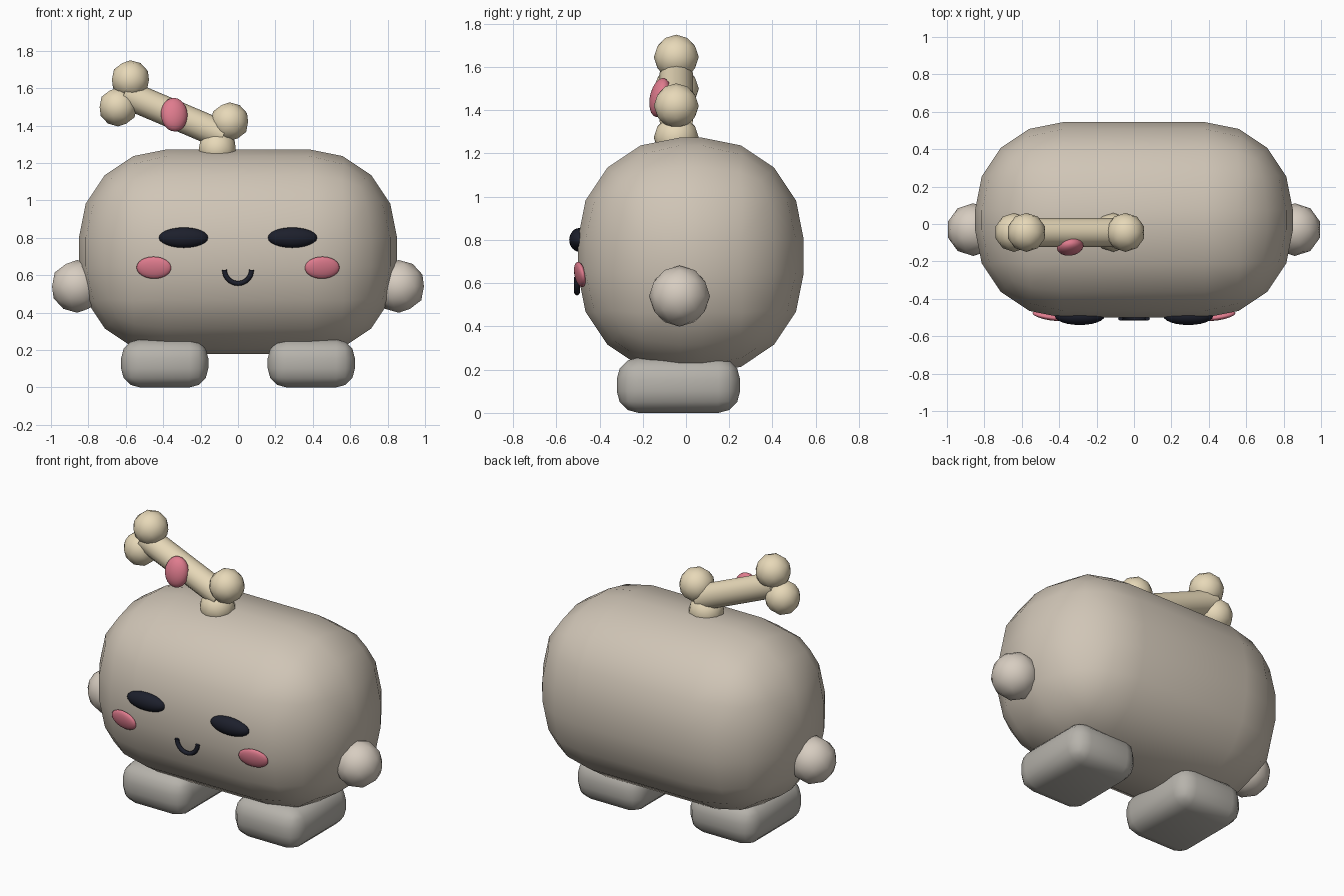
import bpy
import math
from mathutils import Vector, Matrix

cube = bpy.data.objects.get("Cube")
if cube:
    bpy.data.objects.remove(cube, do_unlink=True)


def make_material(name, rgb):
    mat = bpy.data.materials.new(name)
    mat.use_nodes = True
    mat.diffuse_color = (*rgb, 1)
    mat.node_tree.nodes["Principled BSDF"].inputs["Base Color"].default_value = (*rgb, 1)
    return mat


stone = make_material("warm_stone", (0.63, 0.56, 0.47))
pale = make_material("pale_stone", (0.68, 0.61, 0.53))
grey = make_material("grey_stone", (0.47, 0.45, 0.41))
cream = make_material("bone_cream", (0.80, 0.69, 0.48))
pink = make_material("pink", (0.74, 0.20, 0.27))
dark = make_material("dark_navy", (0.012, 0.014, 0.025))


def finish(name, mat, angle=60):
    obj = bpy.context.object
    obj.name = name
    obj.data.materials.append(mat)
    bpy.ops.object.shade_smooth_by_angle(angle=math.radians(angle))
    return obj


def rounded_box(name, centre, size, radius, segments, mat):
    bpy.ops.mesh.primitive_cube_add(size=1, location=centre)
    obj = bpy.context.object
    obj.scale = size
    bpy.ops.object.transform_apply(location=False, rotation=False, scale=True)
    bevel = obj.modifiers.new("rounding", "BEVEL")
    bevel.width = radius
    bevel.segments = segments
    bpy.ops.object.modifier_apply(modifier=bevel.name)
    return finish(name, mat)


def ball(name, centre, radius, mat):
    bpy.ops.mesh.primitive_ico_sphere_add(subdivisions=2, radius=radius, location=centre)
    return finish(name, mat)


def ellipsoid(name, centre, radii, mat, tilt=(0, 0, 0)):
    # The pole axis points forward, so the outline seen from the front is even
    bpy.ops.mesh.primitive_uv_sphere_add(segments=24, ring_count=12, radius=1, location=centre)
    obj = bpy.context.object
    obj.data.transform(Matrix.Diagonal((*radii, 1)) @ Matrix.Rotation(math.pi / 2, 4, "X"))
    obj.rotation_euler = [math.radians(a) for a in tilt]
    return finish(name, mat)


# Body
rounded_box("body", (0, 0.022, 0.725), (1.7, 1.045, 1.095), 0.47, 4, stone)

# Paired limbs and face parts
for side, s in (("left", 1), ("right", -1)):
    ball(side + "_arm", (s * 0.86, -0.03, 0.54), 0.141, pale)
    rounded_box(side + "_foot", (s * 0.392, -0.035, 0.128), (0.466, 0.57, 0.256), 0.1, 3, grey)
    ellipsoid(side + "_eye", (s * 0.29, -0.492, 0.80), (0.133, 0.048, 0.055), dark)
    ellipsoid(side + "_cheek", (s * 0.45, -0.49, 0.64), (0.094, 0.022, 0.06), pink, (11, 0, s * 9))

# Smile
curve = bpy.data.curves.new("smile", "CURVE")
curve.dimensions = "3D"
curve.bevel_depth = 0.013
curve.bevel_resolution = 2
curve.use_fill_caps = True
arc = curve.splines.new("POLY")
steps = 16
arc.points.add(steps)
for i, point in enumerate(arc.points):
    a = math.pi * (1 + i / steps)
    point.co = (0.072 * math.cos(a), -0.504, 0.628 + 0.072 * math.sin(a), 1)
smile = bpy.data.objects.new("smile", curve)
bpy.context.collection.objects.link(smile)
curve.materials.append(dark)

# Bone on the head: a shaft with two knobs at each end
ends = {"upper": Vector((-0.608, -0.045, 1.572)), "lower": Vector((-0.078, -0.045, 1.347))}
axis = ends["lower"] - ends["upper"]
across = Vector((0.033, 0, 0.073))
bpy.ops.mesh.primitive_cylinder_add(
    vertices=12, radius=0.077, depth=axis.length,
    location=(ends["upper"] + ends["lower"]) / 2,
    rotation=axis.to_track_quat("Z", "Y").to_euler())
finish("bone_shaft", cream)
for end, centre in ends.items():
    ball(end + "_bone_knob_top", centre + across, 0.104, cream)
    ball(end + "_bone_knob_bottom", centre - across, 0.104, cream)

# Spot on the bone
ellipsoid("bone_spot", (-0.341, -0.12, 1.458), (0.072, 0.046, 0.092), pink, (-12, 0, 10))
